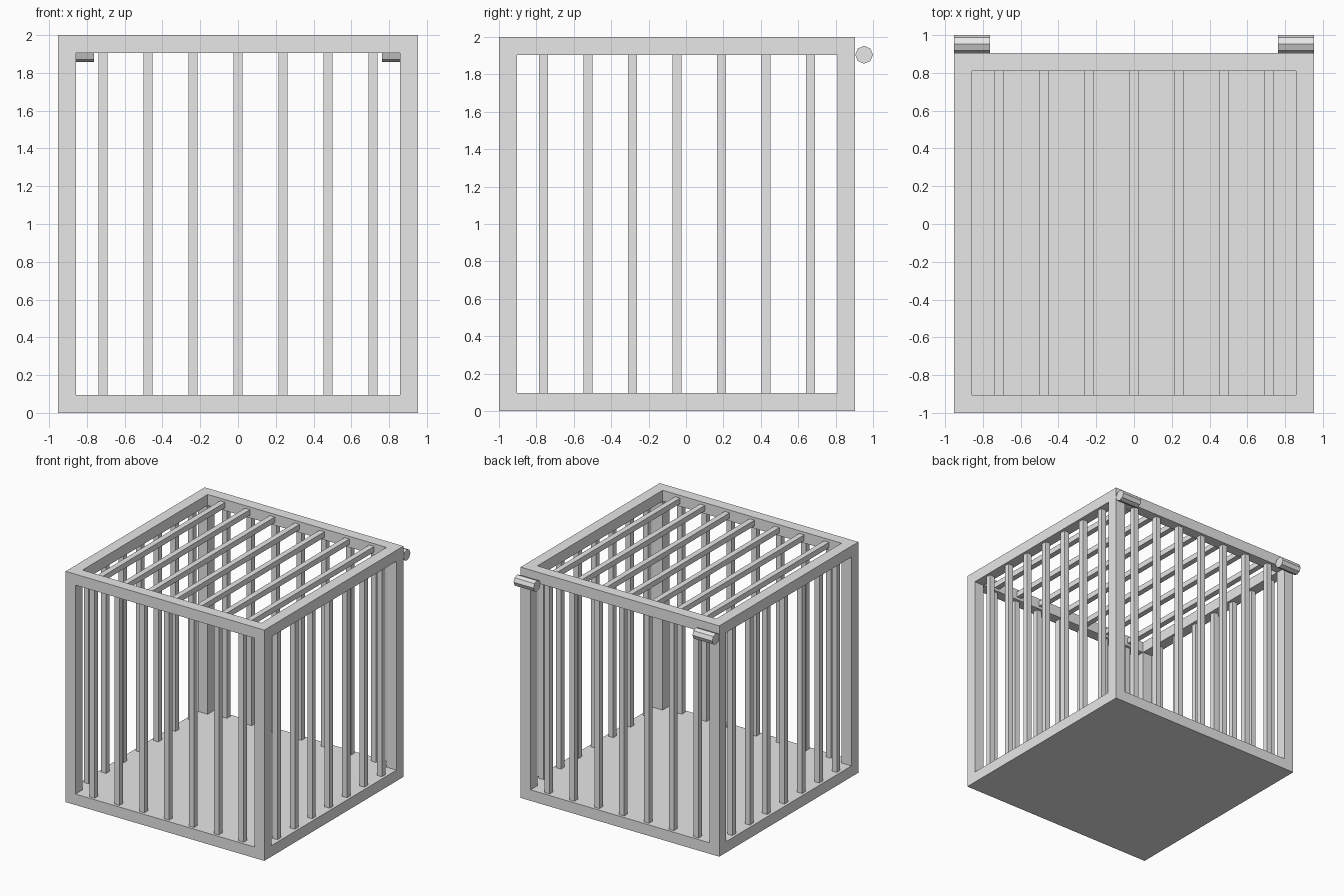
import bpy
import math

cube = bpy.data.objects.get("Cube")
if cube:
    bpy.data.objects.remove(cube, do_unlink=True)

U = 2 / 21                      # beam thickness
X = 10 * U                      # half width
Y0, Y1 = -1.0, -1.0 + 20 * U    # front and back of the cage
YC = (Y0 + Y1) / 2
H = 2.0
PITCH = 2.5 * U                 # distance between bars
BAR = U / 2                     # bar thickness

grey = bpy.data.materials.new("light grey")
grey.use_nodes = True
grey.diffuse_color = (0.8, 0.8, 0.8, 1)
grey.node_tree.nodes["Principled BSDF"].inputs["Base Color"].default_value = (0.8, 0.8, 0.8, 1)


def box(name, lo, hi):
    """Axis-aligned box between two corners."""
    centre = [(a + b) / 2 for a, b in zip(lo, hi)]
    bpy.ops.mesh.primitive_cube_add(size=1, location=centre)
    ob = bpy.context.object
    ob.name = name
    ob.scale = [b - a for a, b in zip(lo, hi)]
    bpy.ops.object.transform_apply(location=False, rotation=False, scale=True)
    ob.data.materials.append(grey)
    return ob


# Frame and floor: a block with its openings cut through on each axis
frame = box("frame_with_floor", (-X, Y0, 0), (X, Y1, H))
xi, ya, yb, za, zb = X - U, Y0 + U, Y1 - U, U, H - U
cutters = [
    box("cut_sides", (-2, ya, za), (2, yb, zb)),
    box("cut_front_back", (-xi, -2, za), (xi, 2, zb)),
    box("cut_top", (-xi, ya, za), (xi, yb, 3)),
]
for cutter in cutters:
    cutter.hide_render = True
    mod = frame.modifiers.new(cutter.name, 'BOOLEAN')
    mod.operation = 'DIFFERENCE'
    mod.solver = 'EXACT'
    mod.object = cutter
bpy.context.view_layer.objects.active = frame
for cutter in cutters:
    bpy.ops.object.modifier_apply(modifier=cutter.name)
for cutter in cutters:
    bpy.data.objects.remove(cutter, do_unlink=True)


def bar(name, centre, axis, lo, hi):
    """Square bar along one axis, between lo and hi."""
    a = [c - BAR / 2 for c in centre]
    b = [c + BAR / 2 for c in centre]
    a[axis], b[axis] = lo, hi
    return box(name, a, b)


# Seven bars on each wall and on the roof, centred in the beams
for i in range(-3, 4):
    n, s = i + 4, i * PITCH
    bar(f"front_bar_{n}", (s, Y0 + U / 2, 0), 2, za, zb)
    bar(f"back_bar_{n}", (s, Y1 - U / 2, 0), 2, za, zb)
    bar(f"right_bar_{n}", (-X + U / 2, YC + s, 0), 2, za, zb)
    bar(f"left_bar_{n}", (X - U / 2, YC + s, 0), 2, za, zb)
    bar(f"roof_bar_{n}", (s, 0, H - U / 2), 1, ya, yb)

# Eight-sided hinge pins behind the top back beam
for side, sx in (("right", -1), ("left", 1)):
    bpy.ops.mesh.primitive_cylinder_add(
        vertices=8, radius=U / 2, depth=2 * U,
        location=(sx * (X - U), Y1 + U / 2, H - U),
        rotation=(0, math.pi / 2, 0))
    hinge = bpy.context.object
    hinge.name = f"{side}_hinge"
    hinge.data.materials.append(grey)
